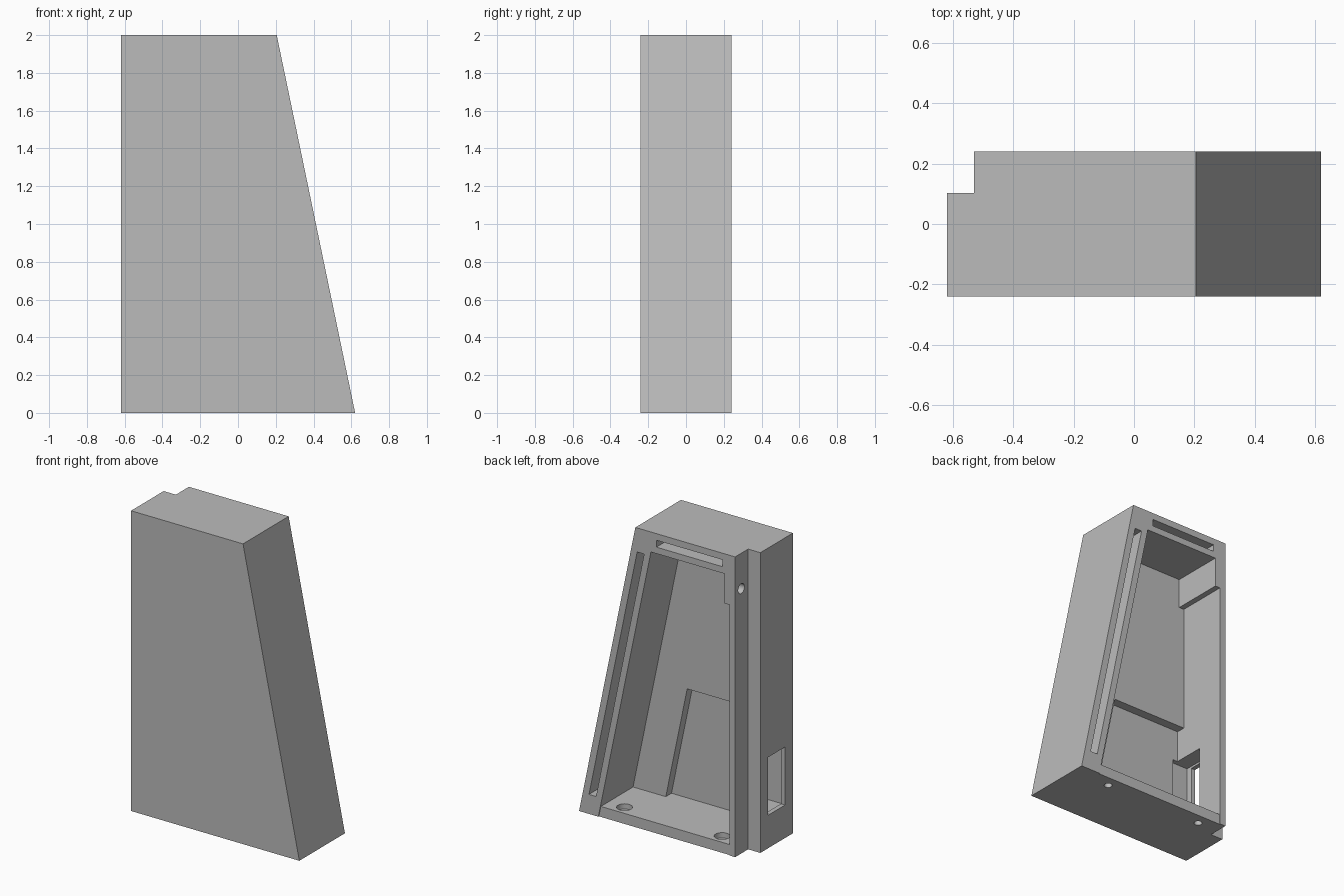
import bpy, bmesh
from mathutils import Matrix, Vector

cube = bpy.data.objects.get("Cube")
if cube:
    bpy.data.objects.remove(cube, do_unlink=True)

grey = bpy.data.materials.new("mid_grey")
grey.use_nodes = True
grey.diffuse_color = (0.5, 0.5, 0.5, 1)
grey.node_tree.nodes["Principled BSDF"].inputs["Base Color"].default_value = (0.5, 0.5, 0.5, 1)


def make_object(name, bm):
    bmesh.ops.recalc_face_normals(bm, faces=bm.faces)
    mesh = bpy.data.meshes.new(name)
    bm.to_mesh(mesh)
    bm.free()
    mesh.materials.append(grey)
    obj = bpy.data.objects.new(name, mesh)
    bpy.context.collection.objects.link(obj)
    return obj


def prism(name, profile, y0, y1):
    """Extrude an x-z profile from y0 to y1."""
    bm = bmesh.new()
    face = bm.faces.new([bm.verts.new((x, y0, z)) for x, z in profile])
    ext = bmesh.ops.extrude_face_region(bm, geom=[face])
    verts = [v for v in ext["geom"] if isinstance(v, bmesh.types.BMVert)]
    bmesh.ops.translate(bm, verts=verts, vec=(0, y1 - y0, 0))
    return make_object(name, bm)


def box(name, x0, x1, y0, y1, z0, z1):
    return prism(name, [(x0, z0), (x1, z0), (x1, z1), (x0, z1)], y0, y1)


def cylinder(name, start, end, radius):
    a, b = Vector(start), Vector(end)
    turn = (b - a).to_track_quat("Z", "Y").to_matrix().to_4x4()
    bm = bmesh.new()
    bmesh.ops.create_cone(bm, cap_ends=True, segments=32, radius1=radius, radius2=radius,
                          depth=(b - a).length, matrix=Matrix.Translation((a + b) / 2) @ turn)
    return make_object(name, bm)


def cut(body, cutter):
    mod = body.modifiers.new(cutter.name, "BOOLEAN")
    mod.operation = "DIFFERENCE"
    mod.solver = "EXACT"
    mod.object = cutter
    bpy.context.view_layer.objects.active = body
    bpy.ops.object.modifier_apply(modifier=mod.name)
    bpy.data.objects.remove(cutter, do_unlink=True)


FRONT, BACK = -0.24, 0.24
FLOOR, CEILING = 0.07, 1.867
WALL = -0.487


def slope(z, inset=0.0):
    """x of the slanted side at height z, moved inward by inset."""
    return 0.62 - 0.2075 * z - inset


# Outer body with one slanted side
housing = prism("housing", [(-0.62, 0), (slope(0), 0), (slope(2), 2), (-0.62, 2)], FRONT, BACK)

# Corner notch along the full height
cut(housing, box("corner_notch", -0.8, -0.53, 0.103, 0.4, -0.2, 2.2))

# Main cavity, open at the back, leaving a thicker block near the top
cut(housing, prism("cavity", [
    (WALL, FLOOR), (slope(FLOOR, 0.142), FLOOR), (slope(CEILING, 0.142), CEILING),
    (-0.45, CEILING), (-0.45, 1.67), (WALL, 1.67)], -0.105, 0.4))

# Deeper pocket in the lower part of the front wall
cut(housing, prism("pocket", [
    (WALL, FLOOR), (slope(FLOOR, 0.383), FLOOR), (slope(0.83, 0.383), 0.83), (WALL, 0.83)],
    -0.165, 0.0))

# Socket recess inside the straight side, and its window to the outside
cut(housing, box("socket_recess", -0.59, -0.45, -0.197, 0.043, 0.2, 0.62))
cut(housing, box("socket_window", -0.7, -0.55, -0.157, 0.021, 0.22, 0.606))

# Long slots in the back rim
cut(housing, prism("side_slot", [
    (slope(0.13, 0.098), 0.13), (slope(0.13, 0.046), 0.13),
    (slope(1.84, 0.046), 1.84), (slope(1.84, 0.098), 1.84)], 0.04, 0.4))
cut(housing, box("top_slot", -0.436, 0.05, 0.04, 0.4, 1.91, 1.956))

# Slightly recessed rim of the floor
cut(housing, prism("floor_rim", [
    (WALL, -0.1), (slope(0, 0.142), -0.1), (slope(0, 0.142), 0),
    (slope(FLOOR, 0.142), FLOOR), (slope(0.1, 0.142), 0.1), (WALL, 0.1)], BACK - 0.006, 0.4))

# Counterbored screw holes through the floor
for x in (0.341, -0.378):
    cut(housing, cylinder("screw_hole", (x, 0.16, -0.1), (x, 0.16, 0.2), 0.025))
    cut(housing, cylinder("screw_head", (x, 0.16, 0.035), (x, 0.16, 0.2), 0.048))

# Blind hole in the notch, behind the thick block
cut(housing, cylinder("notch_hole", (-0.6, 0.175, 1.764), (-0.47, 0.175, 1.764), 0.033))

# Flat faces, with only the round holes smoothed
bpy.ops.object.select_all(action="DESELECT")
housing.select_set(True)
bpy.context.view_layer.objects.active = housing
bpy.ops.object.shade_smooth_by_angle(angle=0.5)
